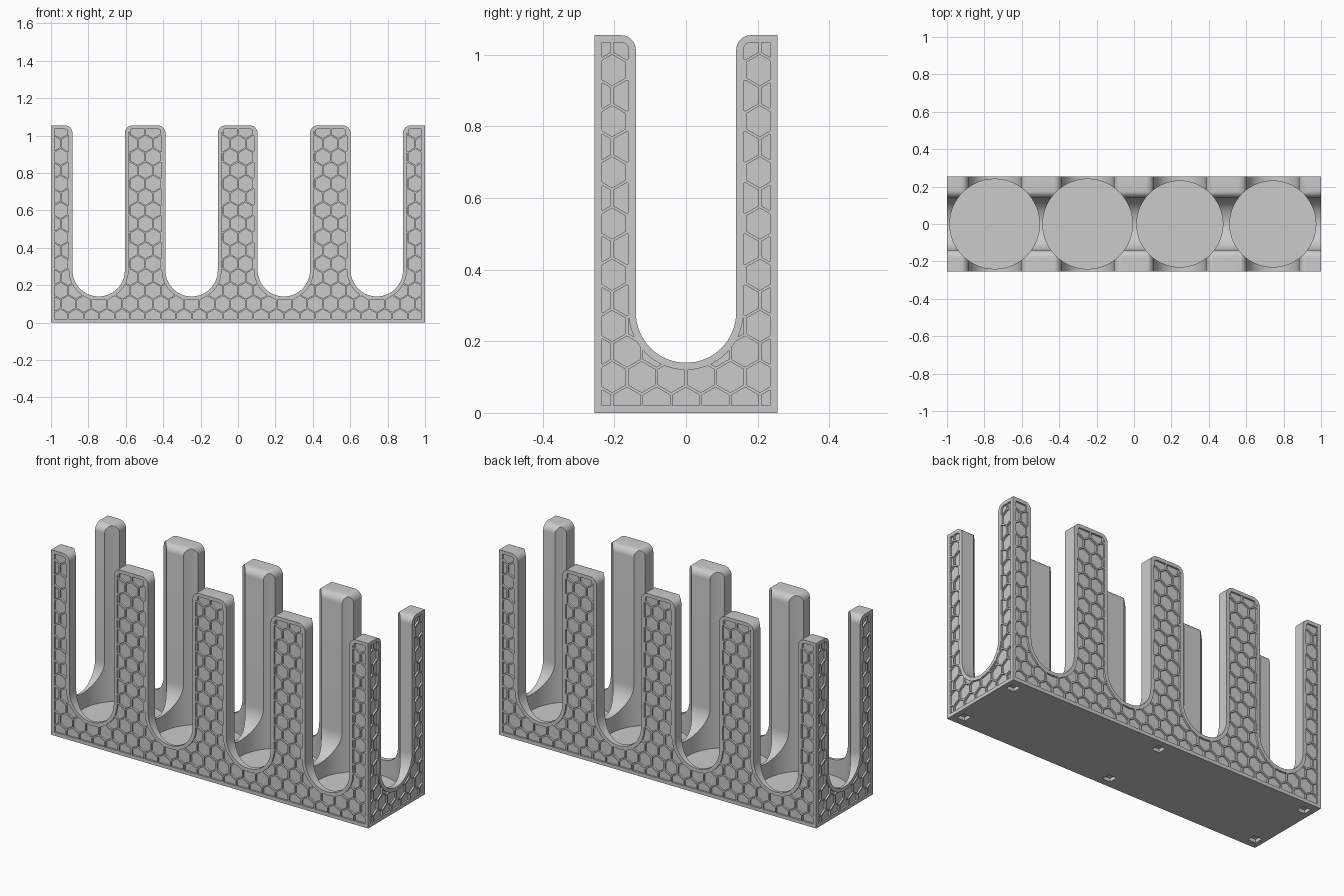
import bpy, bmesh
from math import pi, sin, cos, sqrt

if "Cube" in bpy.data.objects:
    bpy.data.objects.remove(bpy.data.objects["Cube"])

TOP, HX, HY = 1.055, 1.0, 0.255
HOLES = [(-0.745, 0.24), (-0.248, 0.24), (0.245, 0.23), (0.742, 0.23)]
SLOT, FILLET, BORDER, DEPTH = 0.14, 0.042, 0.02, 0.01
PITCH, HEX_R, FLOOR = 0.0825, 0.043, 0.05


def prisms(name, outlines, axis, lo, hi):
    """Extrude flat outlines along an axis; outlines are (x,z), (y,z) or (x,y)."""
    place = {'x': lambda u, v, d: (d, u, v),
             'y': lambda u, v, d: (u, d, v),
             'z': lambda u, v, d: (u, v, d)}[axis]
    bm = bmesh.new()
    for pts in outlines:
        a = [bm.verts.new(place(u, v, lo)) for u, v in pts]
        b = [bm.verts.new(place(u, v, hi)) for u, v in pts]
        bm.faces.new(a)
        bm.faces.new(b[::-1])
        for i in range(len(pts)):
            j = (i + 1) % len(pts)
            bm.faces.new((a[i], a[j], b[j], b[i]))
    bmesh.ops.recalc_face_normals(bm, faces=bm.faces)
    mesh = bpy.data.meshes.new(name)
    bm.to_mesh(mesh)
    bm.free()
    ob = bpy.data.objects.new(name, mesh)
    bpy.context.collection.objects.link(ob)
    return ob


def combine(ob, cutter, operation='DIFFERENCE'):
    """Apply a boolean and throw the cutter away."""
    mod = ob.modifiers.new("cut", 'BOOLEAN')
    mod.operation, mod.object, mod.solver = operation, cutter, 'MANIFOLD'
    bpy.context.view_layer.update()
    dg = bpy.context.evaluated_depsgraph_get()
    mesh = bpy.data.meshes.new_from_object(ob.evaluated_get(dg))
    ob.modifiers.clear()
    ob.data = mesh
    bpy.data.objects.remove(cutter)


def rect(u0, u1, v0, v1):
    return [(u0, v0), (u1, v0), (u1, v1), (u0, v1)]


def circle(cu, cv, r, n, start=0.0):
    return [(cu + r * cos(start + 2 * pi * i / n), cv + r * sin(start + 2 * pi * i / n))
            for i in range(n)]


def slot(c, grow=0.0):
    """U-shaped opening with rounded bottom and outward rounded top corners."""
    w, r, top = SLOT + grow, FILLET - grow, TOP - grow
    zc = 2 * SLOT
    right = [(w * sin(t), zc - w * cos(t)) for t in [pi / 2 * i / 16 for i in range(17)]]
    right += [(w + r - r * cos(t), top - r + r * sin(t))
              for t in [pi / 2 * i / 8 for i in range(9)]]
    right.append((w + r, TOP + 0.2))
    left = [(-u, v) for u, v in right[:0:-1]]
    return [(c + u, v) for u, v in right + left]


def honeycomb(half, phase):
    """Rows of pointy-top hexagons covering a face."""
    cells, row = [], PITCH * sqrt(3) / 2
    for k in range(-1, 15):
        shift = phase + (PITCH / 2 if k % 2 else 0)
        n = int(half / PITCH) + 2
        for i in range(-n, n + 1):
            cells.append(circle(i * PITCH + shift, 0.1 + k * row, HEX_R, 6, pi / 2))
    return cells


# Solid block with round wells
body = prisms("battery_style_rack".replace("battery_style_", "tube_"),
              [rect(-HX, HX, -HY, HY)], 'z', 0, TOP)
combine(body, prisms("wells", [circle(x, 0, r, 96) for x, r in HOLES], 'z', FLOOR, TOP + 0.2))

# Openings through the long sides and the ends
centres = [x for x, r in HOLES]
combine(body, prisms("long_slots", [slot(c) for c in centres], 'y', -0.5, 0.5))
combine(body, prisms("end_slot", [slot(0)], 'x', -1.3, 1.3))

# Recessed honeycomb on all four sides
for axis, half, face, phase, mids in (('y', HX, HY, 0.0, centres),
                                      ('x', HY, HX, PITCH / 2, [0])):
    area = rect(-half + BORDER, half - BORDER, BORDER, TOP - BORDER)
    for side in (-1, 1):
        lo, hi = sorted((side * (face - DEPTH), side * (face + DEPTH)))
        panel = prisms("panel", [area], axis, lo, hi)
        combine(panel, prisms("panel_slots", [slot(c, BORDER) for c in mids], axis, -1.5, 1.5))
        combine(panel, prisms("cells", honeycomb(half, phase), axis, -1.4, 1.4), 'INTERSECT')
        combine(body, panel)

# Six square foot pockets underneath
pockets = [rect(x - 0.025, x + 0.025, y - 0.025, y + 0.025)
           for x in (-0.945, 0, 0.945) for y in (-0.19, 0.19)]
combine(body, prisms("foot_pockets", pockets, 'z', -0.1, 0.02))

# Smooth round walls, keep crisp edges
body.name = "tube_rack"
bpy.context.view_layer.objects.active = body
body.select_set(True)
bpy.ops.object.shade_smooth_by_angle(angle=pi / 6)
